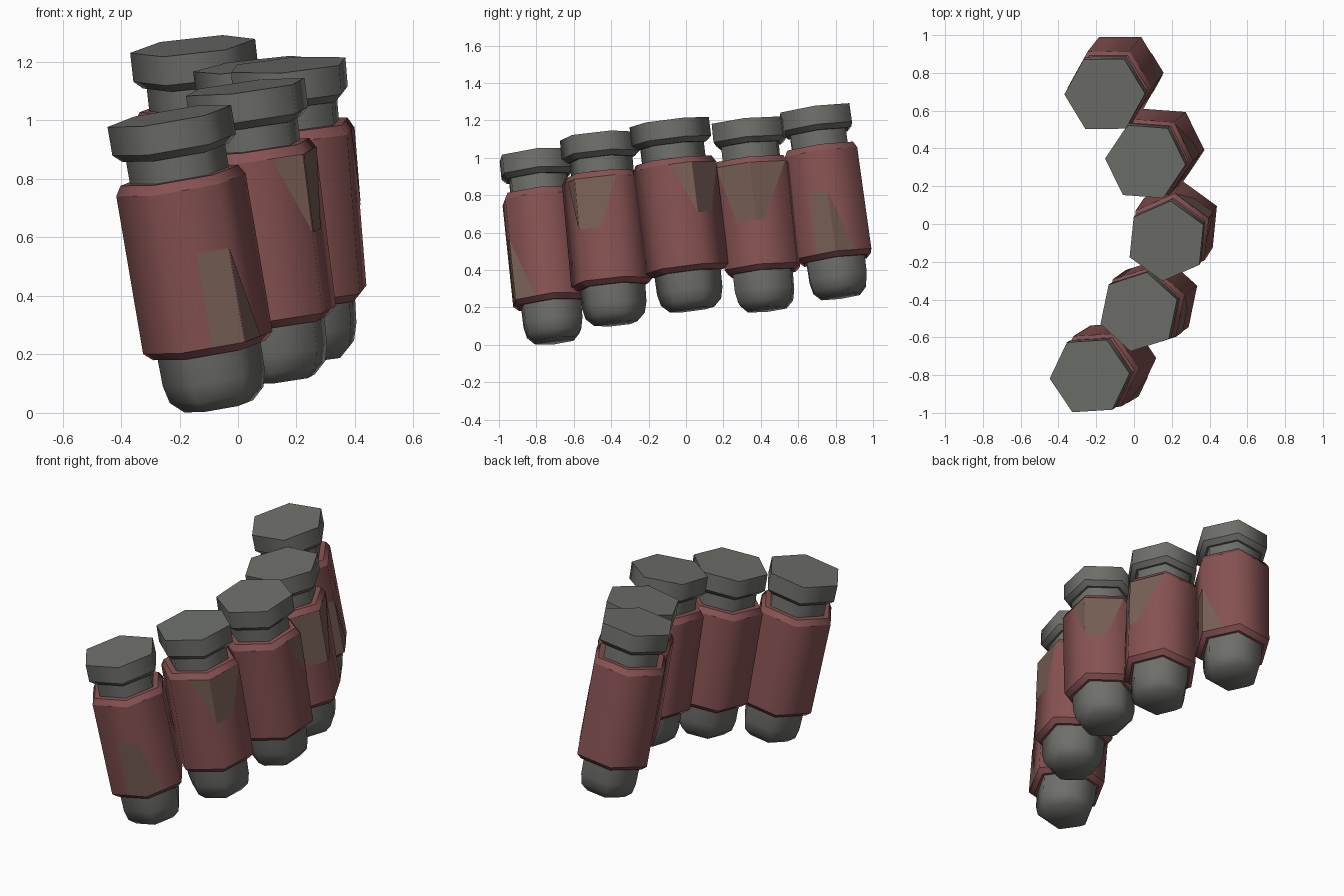
import bpy, bmesh, math
from mathutils import Vector, Matrix

if "Cube" in bpy.data.objects:
    bpy.data.objects.remove(bpy.data.objects["Cube"])


def material(name, rgb):
    m = bpy.data.materials.new(name)
    m.diffuse_color = (*rgb, 1)
    m.use_nodes = True
    m.node_tree.nodes["Principled BSDF"].inputs["Base Color"].default_value = m.diffuse_color
    return m


GREY = material("steel_grey", (0.155, 0.160, 0.145))
RED = material("dull_red", (0.245, 0.085, 0.085))
WORN = material("worn_brown", (0.185, 0.115, 0.092))


def finish(bm, name, mat, frame):
    me = bpy.data.meshes.new(name)
    bm.to_mesh(me)
    bm.free()
    me.materials.append(mat)
    ob = bpy.data.objects.new(name, me)
    ob.matrix_world = frame
    bpy.context.collection.objects.link(ob)


def hex_lathe(name, profile, mat, frame):
    """Six-sided solid from (radius, height, sharp ring) rows."""
    bm = bmesh.new()
    rings = []
    for r, h, _ in profile:
        rings.append([bm.verts.new((r * math.cos(k * math.pi / 3),
                                    r * math.sin(k * math.pi / 3), h)) for k in range(6)])
    for a, b in zip(rings, rings[1:]):
        for k in range(6):
            j = (k + 1) % 6
            bm.faces.new((a[k], a[j], b[j], b[k]))
    bm.faces.new(rings[0][::-1])
    bm.faces.new(rings[-1])
    for f in bm.faces:
        f.smooth = True
    for ring, row in zip(rings, profile):
        if row[2]:
            for k in range(6):
                bm.edges.get((ring[k], ring[(k + 1) % 6])).smooth = False
    finish(bm, name, mat, frame)


def patch(name, face, points, frame):
    """Thin plate on sleeve side `face`; points are (across -1..1, height)."""
    bm = bmesh.new()
    mid = math.radians(60 * face + 30)
    out = Vector((math.cos(mid), math.sin(mid), 0))
    side = Vector((-math.sin(mid), math.cos(mid), 0))
    d = SLEEVE_R * math.cos(math.pi / 6) + 0.003
    bm.faces.new([bm.verts.new(out * d + side * (u * SLEEVE_R / 2) + Vector((0, 0, h)))
                  for u, h in points])
    finish(bm, name, WORN, frame)


SLEEVE_R = 0.225
LOW, HIGH = 0.222, 0.772
TIP = [(0.12, 0.0, False), (0.163, 0.04, False), (0.177, 0.10, False), (0.18, 0.23, True)]
SLEEVE = [(0.195, 0.195, True), (SLEEVE_R, LOW, True), (SLEEVE_R, HIGH, True), (0.205, 0.805, True)]
NECK = [(0.172, 0.78, True), (0.172, 0.90, True)]
CAP = [(0.185, 0.885, True), (0.215, 0.912, True), (0.215, 1.012, True)]

# Worn patches wrap around a sleeve corner: (side, outline)
low_patch = lambda f: [(f, [(0, LOW), (1, LOW), (1, 0.55), (0, 0.55)]),
                       (f + 1, [(-1, LOW), (0.1, LOW), (-1, 0.55)])]
high_patch = lambda f: [(f, [(0, HIGH), (1, 0.5), (1, HIGH)]),
                        (f + 1, [(-1, 0.5), (0.1, 0.5), (1, HIGH), (-1, HIGH)])]
wide_patch = [(-1, [(0, 0.46), (1, 0.46), (1, HIGH), (-0.9, HIGH)]),
              (0, [(-1, 0.46), (-0.5, 0.46), (0.9, HIGH), (-1, HIGH)])]

# Top centre, lean of the axis, turn in degrees, patches
PEGS = [
    ((-0.235, -0.805, 1.015), (-0.170, -0.105), 4, low_patch(-2)),
    ((0.025, -0.465, 1.115), (-0.125, -0.090), 18, high_patch(-2)),
    ((0.172, -0.090, 1.190), (-0.080, -0.122), 24, high_patch(-1)),
    ((0.060, 0.330, 1.190), (-0.115, -0.100), -4, wide_patch),
    ((-0.155, 0.688, 1.255), (-0.110, -0.140), 1, low_patch(-1)),
]

for i, (top, lean, turn, patches) in enumerate(PEGS, 1):
    axis = Vector((*lean, 1)).normalized()
    swing = Vector((0, 0, 1)).rotation_difference(axis).to_matrix().to_4x4()
    frame = (Matrix.Translation(Vector(top) - axis * 1.012) @ swing
             @ Matrix.Rotation(math.radians(turn), 4, 'Z'))
    hex_lathe(f"tip_{i}", TIP, GREY, frame)
    hex_lathe(f"sleeve_{i}", SLEEVE, RED, frame)
    hex_lathe(f"neck_{i}", NECK, GREY, frame)
    hex_lathe(f"cap_{i}", CAP, GREY, frame)
    for n, (face, pts) in enumerate(patches):
        patch(f"worn_patch_{i}_{n}", face, pts, frame)
